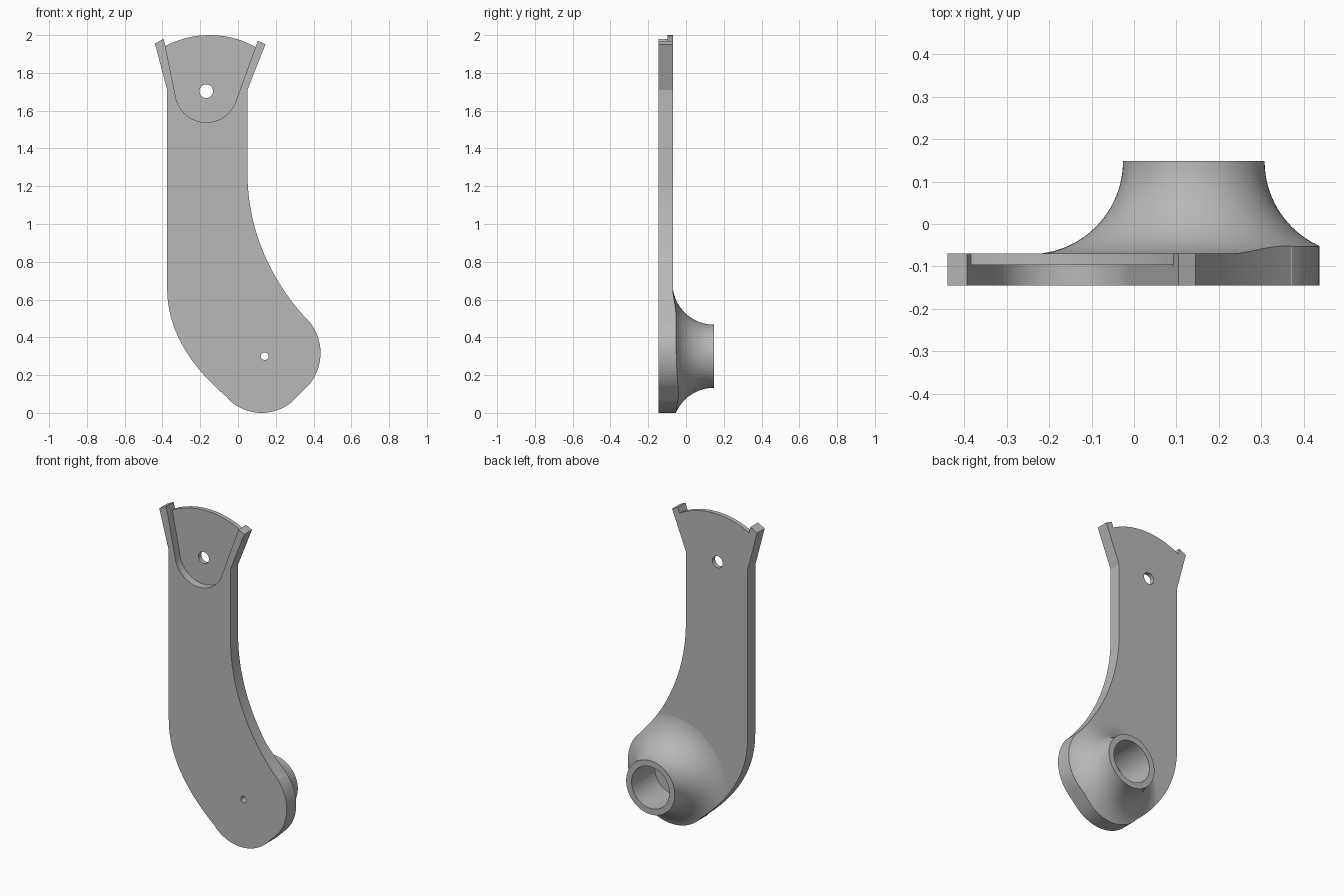
import bpy, bmesh
from math import sin, cos, radians, sqrt, tau
from mathutils import Vector
from mathutils.geometry import interpolate_bezier

cube = bpy.data.objects.get("Cube")
if cube:
    bpy.data.objects.remove(cube, do_unlink=True)

FRONT, BACK, BOSS_END = -0.145, -0.07, 0.148
POCKET_FLOOR, BORE_FLOOR = -0.097, -0.08
BOSS = (0.141, 0.30)
PIVOT = (-0.168, 1.703)

grey = bpy.data.materials.new("plain_grey")
grey.use_nodes = True
grey.diffuse_color = (0.48, 0.48, 0.48, 1)
grey.node_tree.nodes["Principled BSDF"].inputs["Base Color"].default_value = (0.48, 0.48, 0.48, 1)


def arc(center, radius, start, end, steps):
    """Points on an arc in the x-z plane, angles in degrees."""
    out = []
    for i in range(steps + 1):
        a = radians(start + (end - start) * i / steps)
        out.append((center[0] + radius * cos(a), center[1] + radius * sin(a)))
    return out


def bezier(p0, p1, p2, p3, steps=24):
    pts = interpolate_bezier(*[Vector((*p, 0)) for p in (p0, p1, p2, p3)], steps)
    return [(p.x, p.y) for p in pts]


def finish(name, bm):
    bmesh.ops.recalc_face_normals(bm, faces=bm.faces)
    mesh = bpy.data.meshes.new(name)
    bm.to_mesh(mesh)
    bm.free()
    mesh.materials.append(grey)
    obj = bpy.data.objects.new(name, mesh)
    bpy.context.collection.objects.link(obj)
    return obj


def prism(name, outline, y0, y1):
    """Extrude an x-z outline along y."""
    bm = bmesh.new()
    face = bm.faces.new([bm.verts.new((x, y0, z)) for x, z in outline])
    ext = bmesh.ops.extrude_face_region(bm, geom=[face])["geom"]
    moved = [g for g in ext if isinstance(g, bmesh.types.BMVert)]
    bmesh.ops.translate(bm, verts=moved, vec=(0, y1 - y0, 0))
    return finish(name, bm)


def cylinder(name, center, radius, y0, y1, sides=48):
    return prism(name, arc(center, radius, 0, 360, sides)[:-1], y0, y1)


def lathe(name, center, profile, sides=96):
    """Turn a (radius, y) profile around a y-axis and cap both ends."""
    bm = bmesh.new()
    rings = [[bm.verts.new((center[0] + r * cos(tau * i / sides), y,
                            center[1] + r * sin(tau * i / sides)))
              for i in range(sides)] for r, y in profile]
    for a, b in zip(rings, rings[1:]):
        for i in range(sides):
            j = (i + 1) % sides
            bm.faces.new((a[i], a[j], b[j], b[i]))
    bm.faces.new(rings[0])
    bm.faces.new(rings[-1])
    return finish(name, bm)


def combine(target, tool, operation):
    mod = target.modifiers.new("combine", "BOOLEAN")
    mod.operation = operation
    mod.solver = "EXACT"
    mod.object = tool
    bpy.context.view_layer.objects.active = target
    bpy.ops.object.modifier_apply(modifier=mod.name)
    bpy.data.objects.remove(tool, do_unlink=True)


# Arm outline: curved lower end, straight shank, two flared horns and a crown arc
left_tip, left_root = (-0.394, 1.98), (-0.384, 1.94)
right_tip, right_root = (0.105, 1.97), (0.093, 1.937)
crown = [(-0.15 + 0.5 * s, 1.5 + 0.5 * sqrt(1 - s * s))
         for s in [0.46 - 0.92 * i / 24 for i in range(25)]]
outline = (
    bezier((-0.375, 0.66), (-0.375, 0.41), (-0.22, 0.22), (-0.055, 0.08))
    + arc((0.125, 0.249), 0.249, -135, -44, 24)
    + arc((0.175, 0.317), 0.262, -42, 41, 24)
    + bezier((0.37, 0.49), (0.19, 0.68), (0.05, 0.95), (0.05, 1.27))
    + [(0.05, 1.71), (0.145, 1.95), right_tip, right_root]
    + crown
    + [left_root, left_tip, (-0.44, 1.955), (-0.375, 1.71)]
)
body = prism("bracket_arm", outline, FRONT, BACK)

# Rounded front pocket that opens through the top
pocket = (arc(PIVOT, 0.165, -168, -20, 32)
          + [right_root, right_tip, (0.105, 2.1), (-0.394, 2.1), left_tip, left_root])
combine(body, prism("pocket_cutter", pocket, FRONT - 0.1, POCKET_FLOOR), "DIFFERENCE")

# Flared boss on the back, trimmed to the arm outline
R = 0.219
flare = [(0.45, -0.12), (0.45, BOSS_END - R)]
for i in range(25):
    a = radians(90 * (1 - i / 24))
    flare.append((0.167 + R - R * cos(a), BOSS_END - R * sin(a)))
boss = lathe("flared_boss", BOSS, flare)
combine(boss, prism("trim", outline, FRONT - 0.1, BOSS_END + 0.1), "INTERSECT")
combine(body, boss, "UNION")

# Blind bore, pin hole and pivot hole
combine(body, cylinder("bore_cutter", BOSS, 0.13, BORE_FLOOR, 0.4, 64), "DIFFERENCE")
combine(body, cylinder("pin_cutter", BOSS, 0.02, -0.4, 0.0, 24), "DIFFERENCE")
combine(body, cylinder("pivot_cutter", PIVOT, 0.036, -0.4, 0.3, 32), "DIFFERENCE")

# Smooth curved walls, crisp edges
bpy.ops.object.select_all(action="DESELECT")
body.select_set(True)
bpy.context.view_layer.objects.active = body
bpy.ops.object.shade_smooth_by_angle(angle=radians(20))
weighted = body.modifiers.new("even_shading", "WEIGHTED_NORMAL")
weighted.keep_sharp = True
